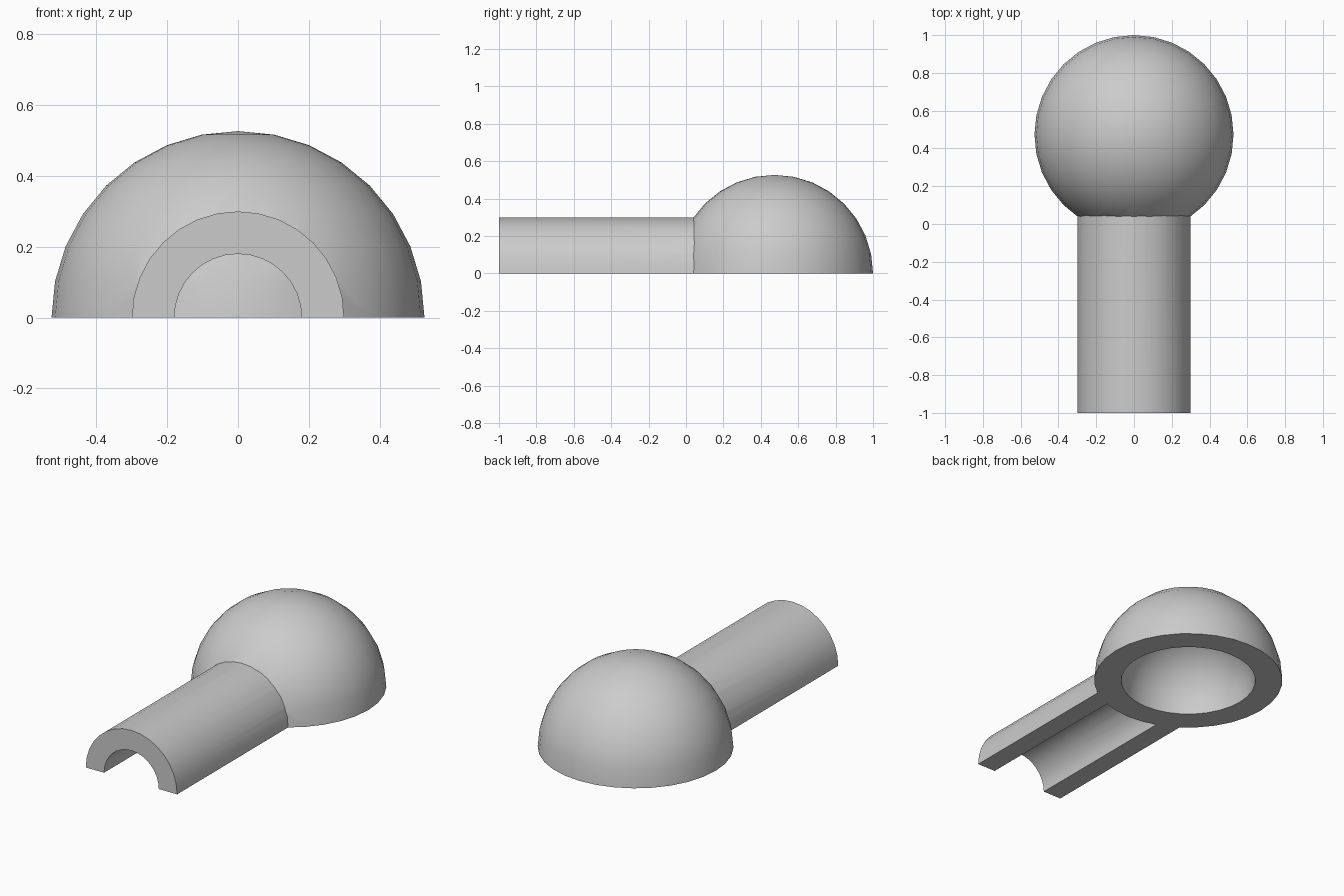
import bpy
import bmesh
from math import sin, cos, pi, radians
from mathutils import Vector

cube = bpy.data.objects.get("Cube")
if cube:
    bpy.data.objects.remove(cube)

DOME_R, DOME_INNER = 0.527, 0.376
TUNNEL_R, TUNNEL_INNER = 0.30, 0.18
DOME_Y, FRONT_Y, JOIN_Y = 0.473, -1.0, 0.1
STEPS = 16

grey = bpy.data.materials.new("plain grey")
grey.use_nodes = True
colour = (0.6, 0.6, 0.6, 1)
grey.diffuse_color = colour
grey.node_tree.nodes["Principled BSDF"].inputs["Base Color"].default_value = colour


def finish(name, bm):
    """Turn a bmesh into a named grey object."""
    bmesh.ops.remove_doubles(bm, verts=bm.verts, dist=0.0001)
    bmesh.ops.recalc_face_normals(bm, faces=bm.faces)
    mesh = bpy.data.meshes.new(name)
    bm.to_mesh(mesh)
    bm.free()
    mesh.materials.append(grey)
    obj = bpy.data.objects.new(name, mesh)
    bpy.context.collection.objects.link(obj)
    return obj


def arc(radius, start, end, steps):
    angles = [start + (end - start) * i / steps for i in range(steps + 1)]
    return [(radius * cos(a), radius * sin(a)) for a in angles]


# Hollow dome: wall section spun around the vertical axis
bm = bmesh.new()
section = arc(DOME_INNER, pi / 2, 0, STEPS // 2) + arc(DOME_R, 0, pi / 2, STEPS // 2)
verts = [bm.verts.new((x, DOME_Y, z)) for x, z in section]
edges = [bm.edges.new(pair) for pair in zip(verts, verts[1:])]
bmesh.ops.spin(bm, geom=verts + edges, cent=(0, DOME_Y, 0), axis=(0, 0, 1),
               angle=2 * pi, steps=2 * STEPS)
dome = finish("dome", bm)

# Arched entrance tunnel: half ring extruded back into the dome wall
bm = bmesh.new()
outline = arc(TUNNEL_R, 0, pi, STEPS) + arc(TUNNEL_INNER, pi, 0, STEPS)
face = bm.faces.new([bm.verts.new((x, FRONT_Y, z)) for x, z in outline])
extruded = bmesh.ops.extrude_face_region(bm, geom=[face], use_keep_orig=True)
moved = [v for v in extruded["geom"] if isinstance(v, bmesh.types.BMVert)]
bmesh.ops.translate(bm, verts=moved, vec=Vector((0, JOIN_Y - FRONT_Y, 0)))
tunnel = finish("tunnel", bm)

# Merge the tunnel into the dome
union = dome.modifiers.new("join tunnel", "BOOLEAN")
union.operation = "UNION"
union.solver = "EXACT"
union.object = tunnel
bpy.context.view_layer.objects.active = dome
dome.select_set(True)
bpy.ops.object.modifier_apply(modifier=union.name)
bpy.data.objects.remove(tunnel)
dome.name = "dome_with_tunnel"
bpy.ops.object.shade_smooth_by_angle(angle=radians(30))
